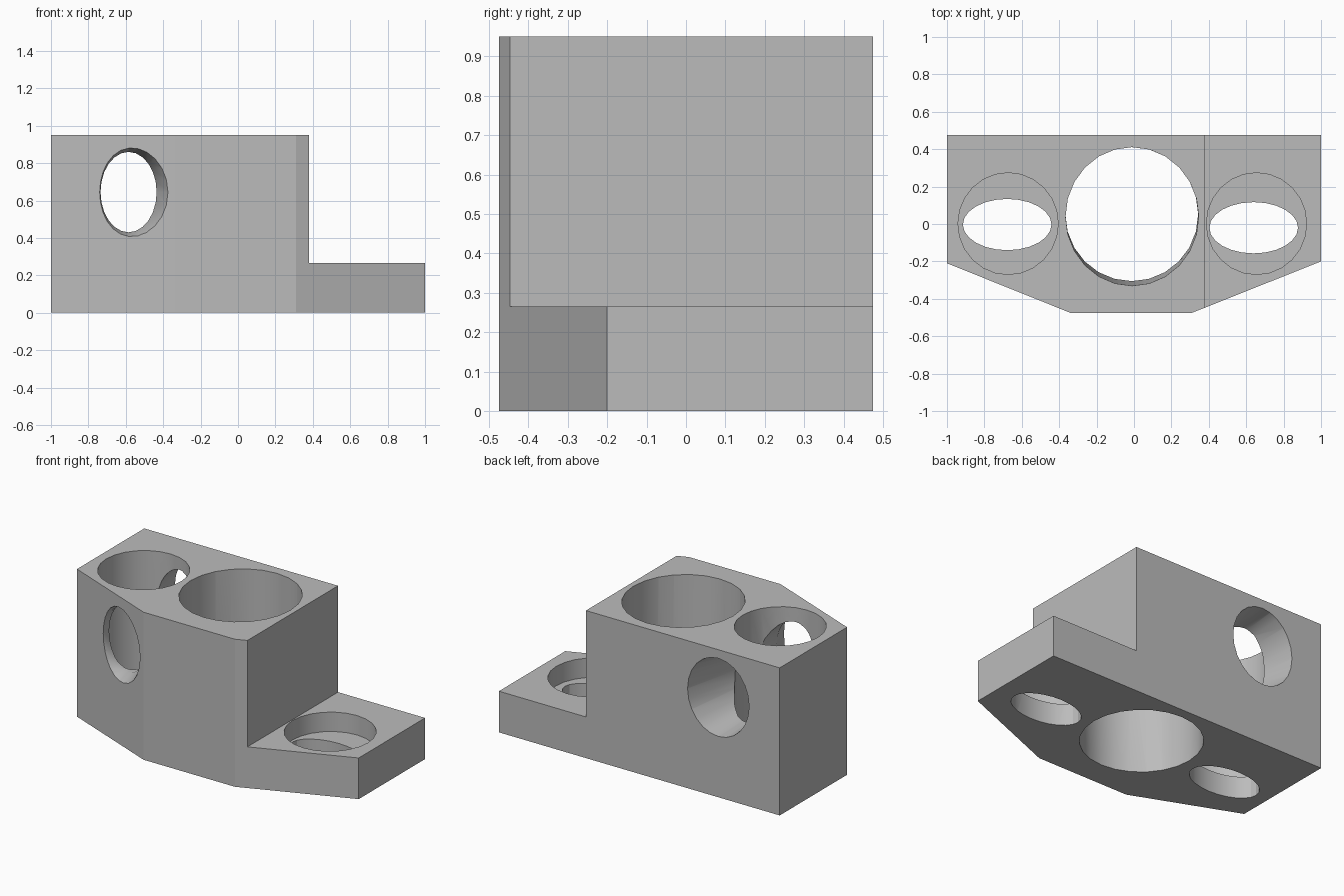
import bpy
import bmesh
from math import cos, sin, pi, radians

if "Cube" in bpy.data.objects:
    bpy.data.objects.remove(bpy.data.objects["Cube"], do_unlink=True)

grey = bpy.data.materials.new("light_grey")
grey.use_nodes = True
colour = (0.5, 0.5, 0.5, 1)
grey.diffuse_color = colour
grey.node_tree.nodes["Principled BSDF"].inputs["Base Color"].default_value = colour


def loft(name, rings):
    """Closed solid through matching rings of points."""
    bm = bmesh.new()
    loops = [[bm.verts.new(p) for p in ring] for ring in rings]
    for a, b in zip(loops, loops[1:]):
        for i in range(len(a)):
            j = (i + 1) % len(a)
            bm.faces.new((a[i], a[j], b[j], b[i]))
    bm.faces.new(loops[0])
    bm.faces.new(loops[-1])
    bmesh.ops.recalc_face_normals(bm, faces=bm.faces)
    mesh = bpy.data.meshes.new(name)
    bm.to_mesh(mesh)
    bm.free()
    mesh.materials.append(grey)
    obj = bpy.data.objects.new(name, mesh)
    bpy.context.collection.objects.link(obj)
    return obj


def ellipse(cx, cy, a, b, level, along="z", n=24):
    """Ring of points across the z or y axis."""
    pts = [(cx + a * cos(2 * pi * i / n), cy + b * sin(2 * pi * i / n)) for i in range(n)]
    if along == "z":
        return [(u, v, level) for u, v in pts]
    return [(u, level, v) for u, v in pts]


def prism(name, outline, low, high):
    return loft(name, [[(x, y, z) for x, y in outline] for z in (low, high)])


# Block with chamfered front corners
body = prism("bracket_body", [(-1, 0.475), (-1, -0.21), (-0.34, -0.475),
                              (0.31, -0.475), (1, -0.2), (1, 0.475)], 0, 0.95)

# Step down to the low flange
cutters = [prism("step_cutter", [(0.38, -1), (1.2, -1), (1.2, 1), (0.38, 1)], 0.265, 1.2)]

# Central bore, leaning slightly
cutters.append(loft("bore_cutter", [ellipse(-0.012, 0.053, 0.355, 0.358, -0.02),
                                    ellipse(-0.01, 0.04, 0.356, 0.371, 0.97)]))

# Round pockets with oval holes in their floors
for side, cx, hx, hy in (("right", -0.673, -0.678, -0.003), ("left", 0.655, 0.64, -0.02)):
    cutters.append(loft(side + "_pocket_cutter", [ellipse(cx, 0.002, 0.268, 0.272, 0.14),
                                                  ellipse(cx, 0.002, 0.268, 0.272, 1.1)]))
    cutters.append(loft(side + "_oval_cutter", [ellipse(hx, hy, 0.237, 0.137, -0.1),
                                                ellipse(hx, hy, 0.237, 0.137, 0.2)]))

# Cross hole flared at both ends
cutters.append(loft("cross_hole_cutter", [
    ellipse(-0.58, 0.643, 0.22, 0.27, -0.5, "y"),
    ellipse(-0.585, 0.645, 0.15, 0.215, -0.3, "y"),
    ellipse(-0.585, 0.645, 0.15, 0.215, 0.1, "y"),
    ellipse(-0.562, 0.643, 0.222, 0.253, 0.49, "y")]))

# Cut everything, then drop the cutters
bpy.ops.object.select_all(action="DESELECT")
bpy.context.view_layer.objects.active = body
body.select_set(True)
for cutter in cutters:
    cutter.hide_render = True
    mod = body.modifiers.new(cutter.name, "BOOLEAN")
    mod.operation = "DIFFERENCE"
    mod.solver = "EXACT"
    mod.object = cutter
    bpy.ops.object.modifier_apply(modifier=mod.name)
    bpy.data.objects.remove(cutter, do_unlink=True)
bpy.ops.object.shade_smooth_by_angle(angle=radians(20))
